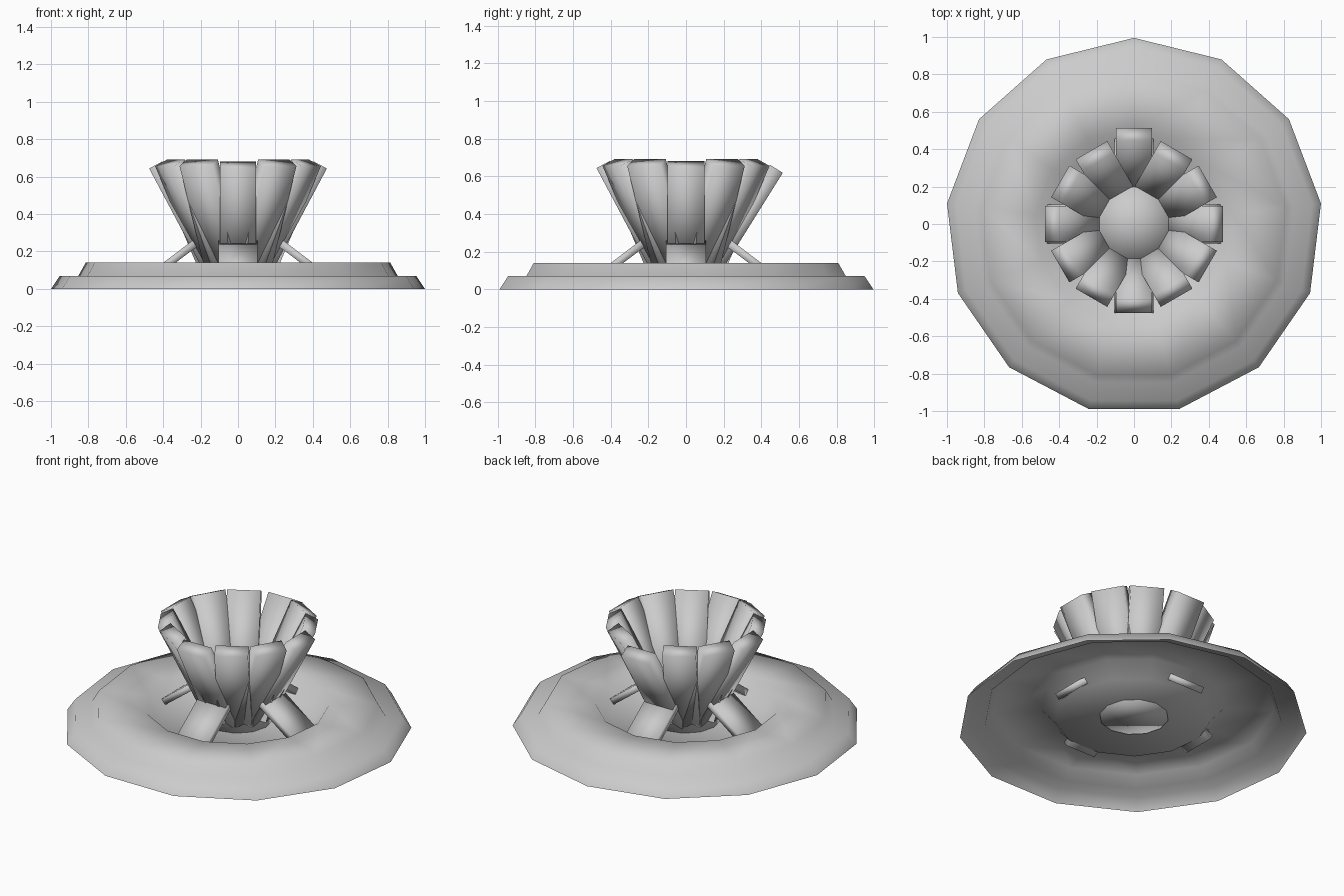
import bpy, bmesh
from math import sin, cos, pi, radians
from mathutils import Matrix

if "Cube" in bpy.data.objects:
    bpy.data.objects.remove(bpy.data.objects["Cube"])

stone = bpy.data.materials.new("plain_grey")
stone.use_nodes = True
GREY = (0.6, 0.6, 0.6, 1)
stone.diffuse_color = GREY
stone.node_tree.nodes["Principled BSDF"].inputs["Base Color"].default_value = GREY


def finish(bm, name):
    mesh = bpy.data.meshes.new(name)
    for f in bm.faces:
        f.smooth = True
    bm.to_mesh(mesh)
    bm.free()
    mesh.materials.append(stone)
    ob = bpy.data.objects.new(name, mesh)
    bpy.context.collection.objects.link(ob)
    return ob


def lathe(name, profile, sides, cap_first=False):
    """Turn a radius/height profile into a faceted ring, closed at its last row."""
    bm = bmesh.new()
    rows = []
    for r, z in profile:
        turns = [pi / 2 + 2 * pi * i / sides for i in range(sides)]
        rows.append([bm.verts.new((r * cos(a), r * sin(a), z)) for a in turns])
    for low, high in zip(rows, rows[1:]):
        for i in range(sides):
            j = (i + 1) % sides
            bm.faces.new((low[i], low[j], high[j], high[i]))
    tip = bm.verts.new((0, 0, profile[-1][1]))
    for i in range(sides):
        bm.faces.new((rows[-1][i], rows[-1][(i + 1) % sides], tip))
    if cap_first:
        bm.faces.new(rows[0][::-1])
    return finish(bm, name)


def slab(name, angle, lean, radius, height, size):
    """Box whose centre is at radius/height, leaning outward by lean degrees."""
    bm = bmesh.new()
    bmesh.ops.create_cube(bm, size=1)
    place = (Matrix.Rotation(radians(angle), 4, "Z")
             @ Matrix.Translation((radius, 0, height))
             @ Matrix.Rotation(radians(lean), 4, "Y")
             @ Matrix.Diagonal((*size, 1)))
    bmesh.ops.transform(bm, matrix=place, verts=bm.verts)
    return finish(bm, name)


# Open-bottomed stepped mound with a sunken floor
base = lathe("crater_base", [(1.007, 0), (0.96, 0.07), (0.86, 0.07), (0.82, 0.14),
                             (0.53, 0.14), (0.45, 0.05)], 13)
base.location.y = -0.012

# Core plug between the petals
lathe("core_plug", [(0.2, 0.045), (0.2, 0.27)], 12, cap_first=True)

# Twelve leaning petals around the core
LENGTH = 0.66
for i in range(12):
    angle = i * 30
    lean = 32 if angle == 90 else 28 if angle % 90 == 0 else 26
    t = radians(lean)
    slab(f"petal_{i + 1}", angle, lean, 0.13 + sin(t) * LENGTH / 2,
         0.08 + cos(t) * LENGTH / 2, (0.08, 0.195, LENGTH))

# Four braces leaning in against the petals
for i, side in enumerate(("left", "back", "right", "front")):
    slab(f"brace_{side}", i * 90, -53, 0.36, 0.145, (0.04, 0.21, 0.33))
